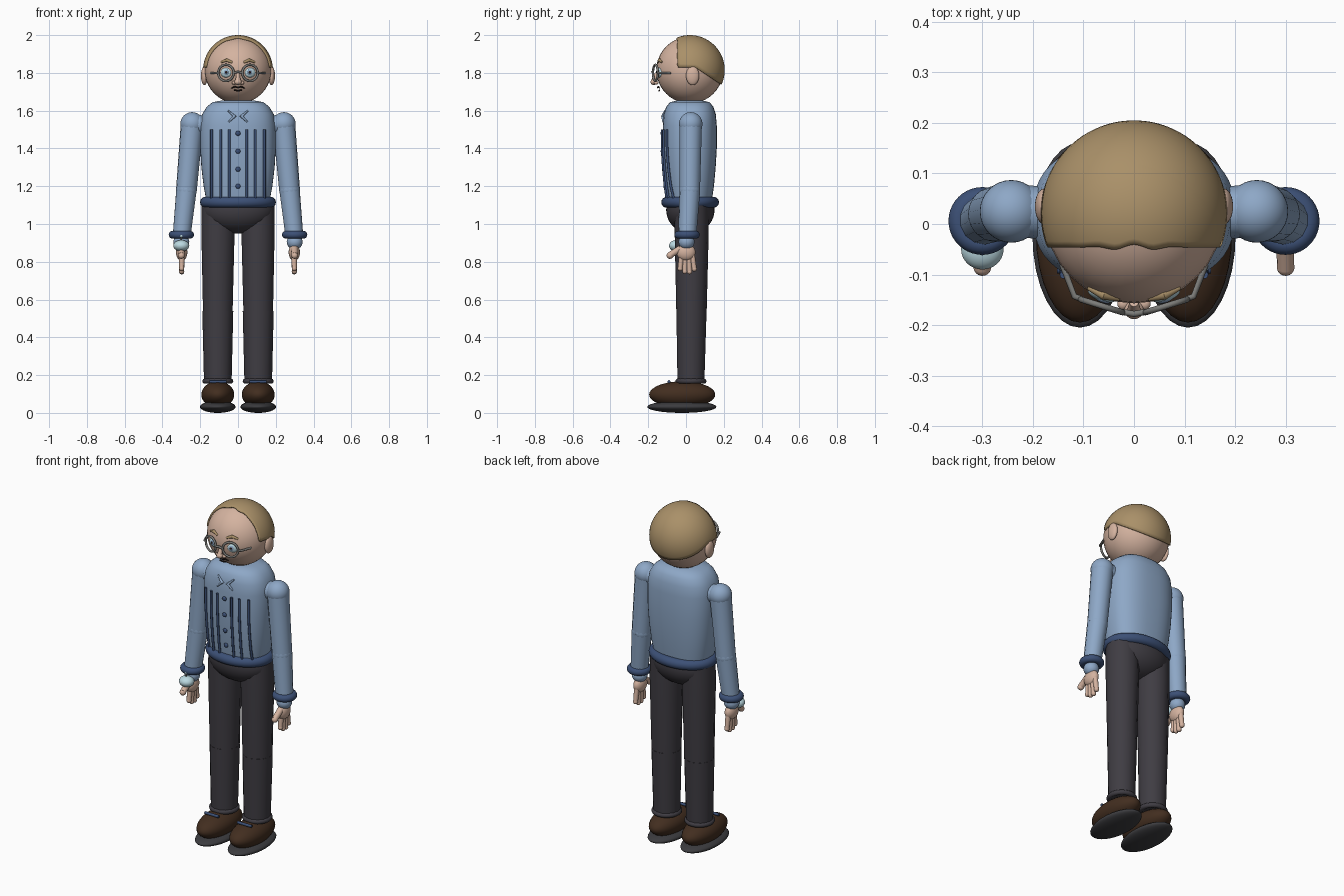
import bpy, bmesh, math
from mathutils import Vector

cube = bpy.data.objects.get("Cube")
if cube:
    bpy.data.objects.remove(cube, do_unlink=True)


def material(name, *rgb):
    m = bpy.data.materials.new(name)
    m.use_nodes = True
    m.diffuse_color = (*rgb, 1)
    m.node_tree.nodes["Principled BSDF"].inputs["Base Color"].default_value = (*rgb, 1)
    return m


SKIN = material("skin", .66, .45, .35)
HAIR = material("hair tan", .40, .28, .14)
SHIRT = material("shirt blue", .27, .39, .57)
NAVY = material("navy trim", .045, .08, .18)
TROUSER = material("trouser charcoal", .05, .046, .056)
SHOE = material("shoe brown", .055, .027, .014)
SOLE = material("sole grey", .045, .045, .05)
PALE = material("pale blue", .50, .70, .76)
METAL = material("spectacle grey", .20, .20, .19)
DARK = material("dark brown", .02, .012, .01)
made = []


def finish(name, bm, mat):
    bmesh.ops.recalc_face_normals(bm, faces=bm.faces)
    me = bpy.data.meshes.new(name)
    bm.to_mesh(me)
    bm.free()
    ob = bpy.data.objects.new(name, me)
    me.materials.append(mat)
    bpy.context.collection.objects.link(ob)
    made.append(ob)
    return ob


def ball(name, loc, size, mat, rot=(0, 0, 0)):
    bm = bmesh.new()
    bmesh.ops.create_uvsphere(bm, u_segments=32, v_segments=20, radius=1)
    ob = finish(name, bm, mat)
    ob.location, ob.rotation_euler = loc, rot
    ob.scale = size if isinstance(size, tuple) else (size,) * 3
    return ob


def tube(name, points, mat, radius, closed=False):
    """Swept round bar; radius is one number or one per point."""
    radii = radius if isinstance(radius, list) else [radius] * len(points)
    cu = bpy.data.curves.new(name, 'CURVE')
    cu.dimensions = '3D'
    cu.bevel_depth, cu.bevel_resolution, cu.use_fill_caps = 1, 5, True
    sp = cu.splines.new('POLY')
    sp.points.add(len(points) - 1)
    for p, co, r in zip(sp.points, points, radii):
        p.co, p.radius = (*co, 1), r
    sp.use_cyclic_u = closed
    ob = bpy.data.objects.new(name, cu)
    bpy.context.collection.objects.link(ob)
    bpy.ops.object.select_all(action='DESELECT')
    ob.select_set(True)
    bpy.context.view_layer.objects.active = ob
    bpy.ops.object.convert(target='MESH')
    ob = bpy.context.object
    ob.data.materials.clear()
    ob.data.materials.append(mat)
    made.append(ob)
    return ob


def hoop(name, loc, rx, ry, r, mat, upright=False, turn=0):
    pts = []
    for i in range(40):
        a = math.tau * i / 40
        u, v = rx * math.cos(a), ry * math.sin(a)
        off = Vector((u * math.cos(turn), u * math.sin(turn), v)) if upright else Vector((u, v, 0))
        pts.append(Vector(loc) + off)
    return tube(name, pts, mat, r, True)


# Torso: lofted rounded-box sections of (height, half width, half depth)
BODY = [(1.11, .165, .115), (1.2, .182, .128), (1.3, .194, .137), (1.4, .2, .143),
        (1.52, .2, .143), (1.58, .19, .138), (1.62, .166, .125), (1.645, .135, .105), (1.655, .08, .06)]
POWER, BODY_Y = 2.5, .02


def rounded(v):
    return math.copysign(abs(v) ** (2 / POWER), v)


bm = bmesh.new()
rings = []
for z, rx, ry in BODY:
    ring = []
    for i in range(48):
        a = math.tau * i / 48
        ring.append(bm.verts.new((rx * rounded(math.cos(a)), BODY_Y + ry * rounded(math.sin(a)), z)))
    rings.append(ring)
for lo, hi in zip(rings, rings[1:]):
    for i in range(48):
        j = (i + 1) % 48
        bm.faces.new((lo[i], lo[j], hi[j], hi[i]))
bm.faces.new(rings[0])
bm.faces.new(rings[-1])
finish("torso", bm, SHIRT)


def chest_y(x, z):
    for (z0, a0, b0), (z1, a1, b1) in zip(BODY, BODY[1:]):
        if z0 <= z <= z1:
            t = (z - z0) / (z1 - z0)
            rx, ry = a0 + t * (a1 - a0), b0 + t * (b1 - b0)
            return BODY_Y - ry * (1 - abs(x / rx) ** POWER) ** (1 / POWER)


# Shirt stripes, buttons, collar points and belt
heights = [1.13 + .37 * i / 10 for i in range(11)]
for x in (-.14, -.092, -.046, .046, .092, .14):
    tube("shirt_stripe", [(x, chest_y(x, z) - .005, z) for z in heights], NAVY, .007)
for z in (1.2, 1.29, 1.385, 1.48):
    ball("button", (0, chest_y(0, z) - .004, z), (.013, .008, .013), NAVY)
for s in (-1, 1):
    pts = [(s * .052, 1.6), (s * .018, 1.57), (s * .05, 1.54)]
    tube("collar_point", [(x, chest_y(x, z) - .002, z) for x, z in pts], SHIRT, [.004, .011, .004])
hoop("belt", (0, .022, 1.115), .172, .124, .029, NAVY)
ball("pelvis", (0, .023, 1.075), (.19, .128, .125), TROUSER)

for s, side in ((1, "left_"), (-1, "right_")):
    # Leg and shoe
    tube(side + "thigh", [(s * .105, .03, 1.1), (s * .106, .03, .95), (s * .107, .029, .52)],
         TROUSER, [.09, .09, .08])
    tube(side + "shin", [(s * .107, .029, .54), (s * .107, .026, .16)], TROUSER, [.082, .073])
    hoop(side + "trouser_cuff", (s * .107, .026, .168), .068, .068, .014, TROUSER)
    ball(side + "shoe", (s * .107, -.02, .097), (.087, .175, .07), SHOE)
    ball(side + "sole", (s * .107, -.022, .032), (.094, .183, .032), SOLE)
    tube(side + "lace", [(s * .107 - .045, -.09, .165), (s * .107 + .045, -.09, .165)], NAVY, .008)

    # Arm and cuff
    ball(side + "shoulder", (s * .243, .025, 1.53), .062, SHIRT)
    tube(side + "shoulder_joint", [(s * .15, .022, 1.52), (s * .24, .025, 1.53)], SHIRT, .052)
    tube(side + "upper_arm", [(s * .243, .025, 1.53), (s * .273, .02, 1.18)], SHIRT, [.06, .055])
    ball(side + "elbow", (s * .273, .02, 1.18), .055, SHIRT)
    tube(side + "forearm", [(s * .273, .02, 1.18), (s * .298, .007, .94)], SHIRT, [.055, .048])
    hoop(side + "sleeve_cuff", (s * .3, .006, .943), .046, .046, .021, NAVY)
    ball(side + "wrist", (s * .3, .003, .905), (.042, .042, .04), SHIRT)

    # Hand
    ball(side + "palm", (s * .298, 0, .85), (.03, .05, .045), SKIN)
    for i, tip in enumerate((.752, .737, .735, .75)):
        y = -.031 + .025 * i
        tube(side + "finger", [(s * .298, y * .7, .85), (s * .298, y, tip + .012)], SKIN, [.015, .013])
        ball(side + "fingertip", (s * .298, y, tip + .012), .0135, SKIN)
    tube(side + "thumb", [(s * .299, -.03, .87), (s * .3, -.085, .835)], SKIN, [.018, .017])
    ball(side + "thumb_tip", (s * .3, -.085, .833), .0175, SKIN)

    # Ear, eye, brow, spectacles
    ball(side + "ear", (s * .178, .035, 1.785), (.018, .035, .05), SKIN)
    ball(side + "eye", (s * .063, -.139, 1.802), (.03, .014, .026), PALE, (0, 0, s * .35))
    ball(side + "iris", (s * .062, -.15, 1.803), (.015, .006, .015), SHIRT, (0, 0, s * .35))
    ball(side + "pupil", (s * .062, -.155, 1.804), (.007, .003, .007), DARK, (0, 0, s * .35))
    tube(side + "brow", [(s * .03, -.147, 1.855), (s * .06, -.141, 1.868), (s * .09, -.126, 1.856)],
         HAIR, [.006, .009, .005])
    hoop(side + "spectacle_rim", (s * .064, -.162, 1.8), .043, .043, .006, METAL, True, s * .3)
    tube(side + "spectacle_arm", [(s * .105, -.148, 1.8), (s * .118, -.143, 1.8), (s * .142, -.08, 1.8)],
         METAL, .006)
tube("spectacle_bridge", [(-.023, -.174, 1.8), (0, -.178, 1.806), (.023, -.174, 1.8)], METAL, .006)

# Wrist ornament on the right arm
ball("wrist_watch", (-.3, -.05, .885), (.042, .04, .03), PALE)
tube("watch_pin", [(-.3, -.053, .9), (-.3, -.053, .935)], METAL, .004)
ball("watch_knob", (-.3, -.053, .937), .009, PALE)

# Head, nose and mouth
CENTRE = Vector((0, .02, 1.815))
ball("head", CENTRE, .177, SKIN)
tube("nose_bridge", [(0, -.155, 1.8), (0, -.172, 1.755)], SKIN, [.009, .014])
ball("nose_tip", (0, -.17, 1.752), (.019, .018, .016), SKIN)
for s in (-1, 1):
    ball("nostril", (s * .021, -.158, 1.748), (.012, .012, .01), SKIN)
    tube("moustache", [(0, -.149, 1.722), (s * .018, -.147, 1.727), (s * .036, -.139, 1.718)],
         DARK, [.004, .005, .002])
tube("mouth", [(-.02, -.141, 1.708), (0, -.143, 1.706), (.02, -.141, 1.708)], DARK, .004)


# Hair cap: fans out from the crown until it meets the hairline
def in_hair(p):
    front = -.046 + .006 * math.cos(75 * p.x) * math.exp(-(p.x / .07) ** 2)
    nape = 1.83 - max(0, p.y - .05) * .66
    return p.y > front and p.z > nape


crown = Vector((0, .55, .83)).normalized()
across = Vector((1, 0, 0))
along = crown.cross(across)
bm = bmesh.new()
top = bm.verts.new(CENTRE + crown * .185)
spokes = []
for i in range(96):
    a = math.tau * i / 96
    d = across * math.cos(a) + along * math.sin(a)
    reach = 0
    while reach < 2.2 and in_hair(CENTRE + .185 * (crown * math.cos(reach) + d * math.sin(reach))):
        reach += .005
    spokes.append([bm.verts.new(CENTRE + .185 * (crown * math.cos(reach * k / 14) + d * math.sin(reach * k / 14)))
                   for k in range(1, 15)])
for i in range(96):
    p, q = spokes[i], spokes[(i + 1) % 96]
    bm.faces.new((top, p[0], q[0]))
    for k in range(13):
        bm.faces.new((p[k], p[k + 1], q[k + 1], q[k]))
hair = finish("hair", bm, HAIR)
if hair.data.polygons[0].normal.z < 0:
    hair.data.flip_normals()
thick = hair.modifiers.new("thickness", 'SOLIDIFY')
thick.thickness, thick.offset = .01, -1

# Smooth shading with sharp edges kept
bpy.ops.object.select_all(action='DESELECT')
for ob in made:
    ob.select_set(True)
bpy.context.view_layer.objects.active = hair
bpy.ops.object.shade_smooth_by_angle(angle=math.radians(40))
